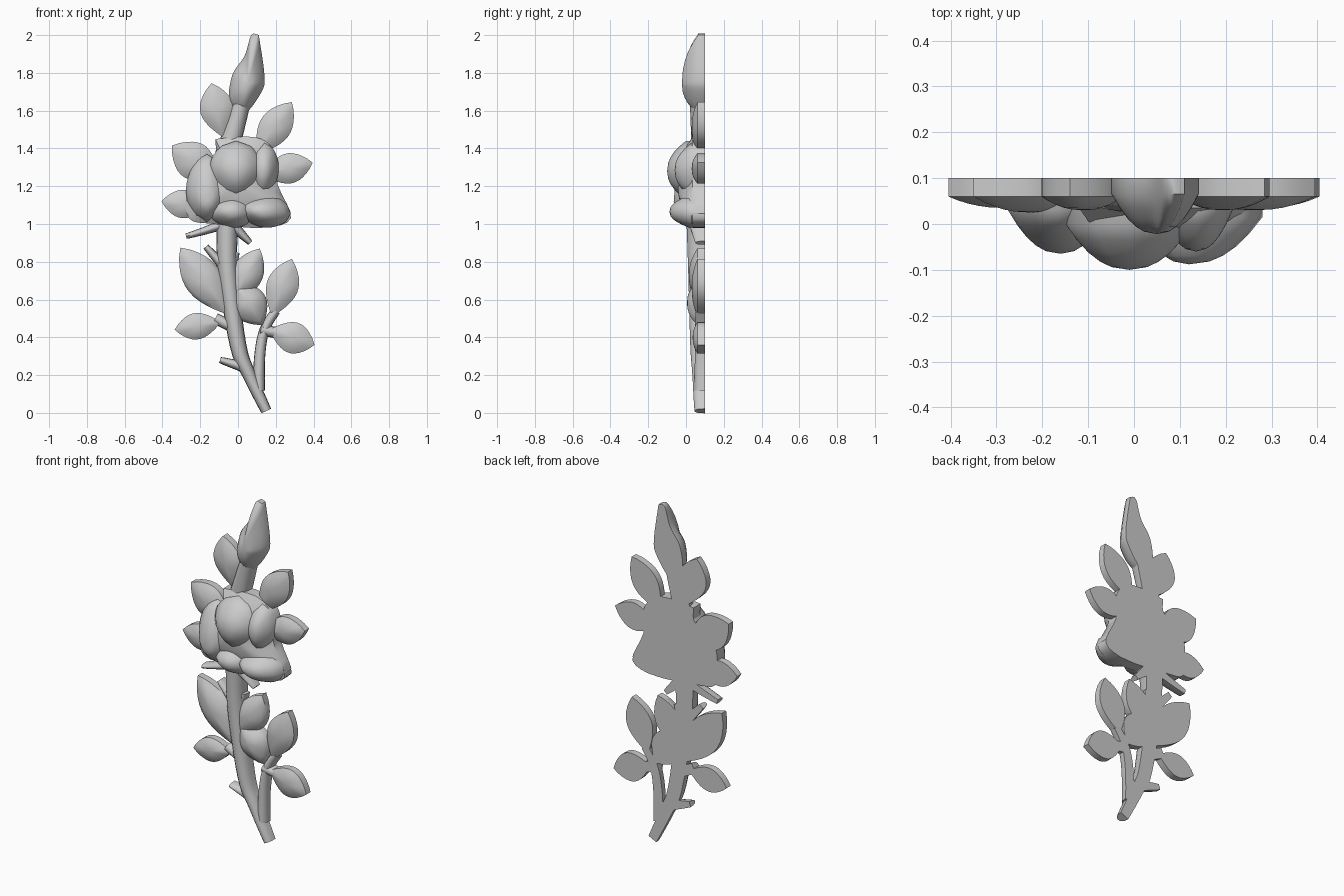
import bpy, bmesh, math
from mathutils import Vector

if "Cube" in bpy.data.objects:
    bpy.data.objects.remove(bpy.data.objects["Cube"])

BACK = 0.1  # y of the flat rear side


def spline(pts, steps, closed=False):
    """Catmull-Rom through 2D points; closed returns to a sharp first point."""
    p = [Vector(q) for q in pts]
    if closed:
        p.append(p[0].copy())
    out = []
    for i in range(len(p) - 1):
        a, b, c, d = p[max(i - 1, 0)], p[i], p[i + 1], p[min(i + 2, len(p) - 1)]
        for k in range(steps):
            t = k / steps
            out.append(0.5 * (2 * b + (c - a) * t + (2 * a - 5 * b + 4 * c - d) * t * t
                              + (3 * b - a - 3 * c + d) * t ** 3))
    return out if closed else out + [p[-1]]


def finish(name, bm):
    bmesh.ops.recalc_face_normals(bm, faces=bm.faces[:])
    me = bpy.data.meshes.new(name)
    bm.to_mesh(me)
    bm.free()
    ob = bpy.data.objects.new(name, me)
    bpy.context.collection.objects.link(ob)
    bpy.ops.object.select_all(action='DESELECT')
    ob.select_set(True)
    bpy.context.view_layer.objects.active = ob
    bpy.ops.object.shade_smooth_by_angle(angle=math.radians(50))


def skin(bm, rings):
    n = len(rings[0])
    for r, s in zip(rings, rings[1:]):
        for i in range(n):
            j = (i + 1) % n
            bm.faces.new((r[i], r[j], s[j], s[i]))


def dome(name, pts, peak, edge=0.06, apex=None):
    """Flat-backed relief piece: outline in x,z with a domed front."""
    mid = sum(pts, Vector((0, 0))) / len(pts)
    top = Vector(apex) if apex else mid
    bm = bmesh.new()
    rings = [[bm.verts.new((p.x, BACK, p.y)) for p in pts]]
    for k in range(5):
        s = 1 - k * 0.18
        y = peak + (edge - peak) * s ** 2.2
        flat = [top.lerp(p, s) for p in pts]
        rings.append([bm.verts.new((q.x, y, q.y)) for q in flat])
    skin(bm, rings)
    for ring, c, y in ((rings[0], mid, BACK), (rings[-1], top, peak)):
        v = bm.verts.new((c.x, y, c.y))
        for i in range(len(ring)):
            bm.faces.new((ring[i], ring[(i + 1) % len(ring)], v))
    finish(name, bm)


def leaf(name, base, tip, half_width, peak, edge=0.06, blunt=0.85, apex=None):
    """Leaf outline by rule: sine-shaped sides between base and tip."""
    b, t = Vector(base), Vector(tip)
    axis = t - b
    side = Vector((-axis.y, axis.x)).normalized() * half_width
    n = 12
    pts = []
    for i in range(2 * n):
        u = abs(n - i) / n  # 1 at tip, 0 at base, 1 again
        w = max(math.sin(math.pi * u ** 1.1), 0) ** blunt
        pts.append(b + axis * u + side * (w if i < n else -w))
    dome(name, pts, peak, edge, apex)


def stem(name, path, r0, r1, front0=0.045, front1=0.05):
    """Flat-backed half-round stem, tapering from r0 to r1."""
    pts = spline(path, 5)
    bm = bmesh.new()
    rings = []
    last = len(pts) - 1
    for i, p in enumerate(pts):
        d = pts[min(i + 1, last)] - pts[max(i - 1, 0)]
        n = Vector((d.y, -d.x)).normalized()
        f = i / last
        r = r0 + (r1 - r0) * f
        height = BACK - front0 - (front1 - front0) * f
        ring = []
        for k in range(9):
            a = math.pi * k / 8
            q = p + n * r * math.cos(a)
            ring.append(bm.verts.new((q.x, BACK - height * max(math.sin(a), 0) ** 0.7, q.y)))
        rings.append(ring)
    skin(bm, rings)
    bm.faces.new(rings[0])
    bm.faces.new(rings[-1])
    finish(name, bm)


# Stems and twigs
stem("main_stem", [(.15, .01), (.06, .2), (0, .36), (-.055, .76), (-.055, 1.05)], .028, .06, .045, 0)
stem("side_branch", [(.11, .12), (.115, .3), (.14, .44), (.2, .54)], .032, .024)
stem("low_twig", [(.04, .24), (-.095, .28)], .032, .016)
stem("left_leaf_stalk", [(-.02, .45), (-.12, .5)], .03, .03)
stem("right_leaf_stalk", [(.12, .44), (.2, .425)], .03, .03)
stem("bud_stalk", [(-.05, 1.4), (.02, 1.64)], .06, .045, .03, .02)

# Sepals under the flower
stem("sepal_left", [(-.1, .99), (-.19, .96), (-.275, .935)], .026, .014, .03)
stem("sepal_right", [(-.02, .985), (.065, .9)], .032, .014, .02)
stem("sepal_low", [(-.07, .77), (-.17, .88)], .03, .016, .04)
stem("sepal_small", [(-.04, .76), (-.005, .85)], .03, .014, .04)

# Top bud
dome("bud", spline([(.11, 2), (.14, 1.79), (.125, 1.7), (.03, 1.58), (-.045, 1.65),
                    (-.03, 1.79), (.035, 1.89), (.07, 2)], 4, True), -.022, .065, (.05, 1.74))

# Leaves: base, tip, half width, front y
leaf("leaf_bud_left", (-.08, 1.46), (-.14, 1.745), .09, .03)
leaf("leaf_upper_right", (.1, 1.37), (.285, 1.645), .085, .03)
leaf("leaf_mid_right", (.13, 1.26), (.395, 1.325), .08, .03)
leaf("leaf_upper_left", (-.1, 1.24), (-.35, 1.415), .1, .025)
leaf("leaf_mid_left", (-.16, 1.09), (-.405, 1.12), .075, .035)
leaf("leaf_low_big", (-.05, .52), (-.305, .875), .1, .015)
leaf("leaf_low_centre", (-.03, .58), (.115, .87), .085, .015)
leaf("leaf_low_inner", (-.02, .7), (.13, .465), .095, .005)
leaf("leaf_right", (.18, .51), (.285, .815), .085, .03)
leaf("leaf_right_low", (.165, .44), (.405, .36), .083, .035)
leaf("leaf_left_low", (-.09, .48), (-.335, .44), .07, .035)

# Rose: backing mass, then overlapping rounded petals
dome("rose_base", spline([(-.12, 1.45), (.09, 1.46), (.19, 1.385), (.21, 1.21), (.28, 1.03),
                          (.125, .98), (-.125, 1), (-.26, 1.03), (-.26, 1.18),
                          (-.13, 1.34)], 4, True), -.045, .035, (-.01, 1.22))
leaf("petal_left", (-.165, 1.37), (-.165, 1.01), .11, -.065, .03, .5, (-.16, 1.12))
leaf("petal_right", (.13, 1.14), (.14, 1.43), .08, -.06, .03, .5)
leaf("petal_front_left", (-.16, 1.07), (.09, 1.06), .085, -.078, .02, .5)
leaf("petal_front_right", (0, 1.08), (.28, 1.055), .085, -.088, .015, .5, (.12, 1.065))
leaf("petal_centre", (-.01, 1.13), (-.01, 1.44), .14, -.1, 0, .5, (-.01, 1.28))
